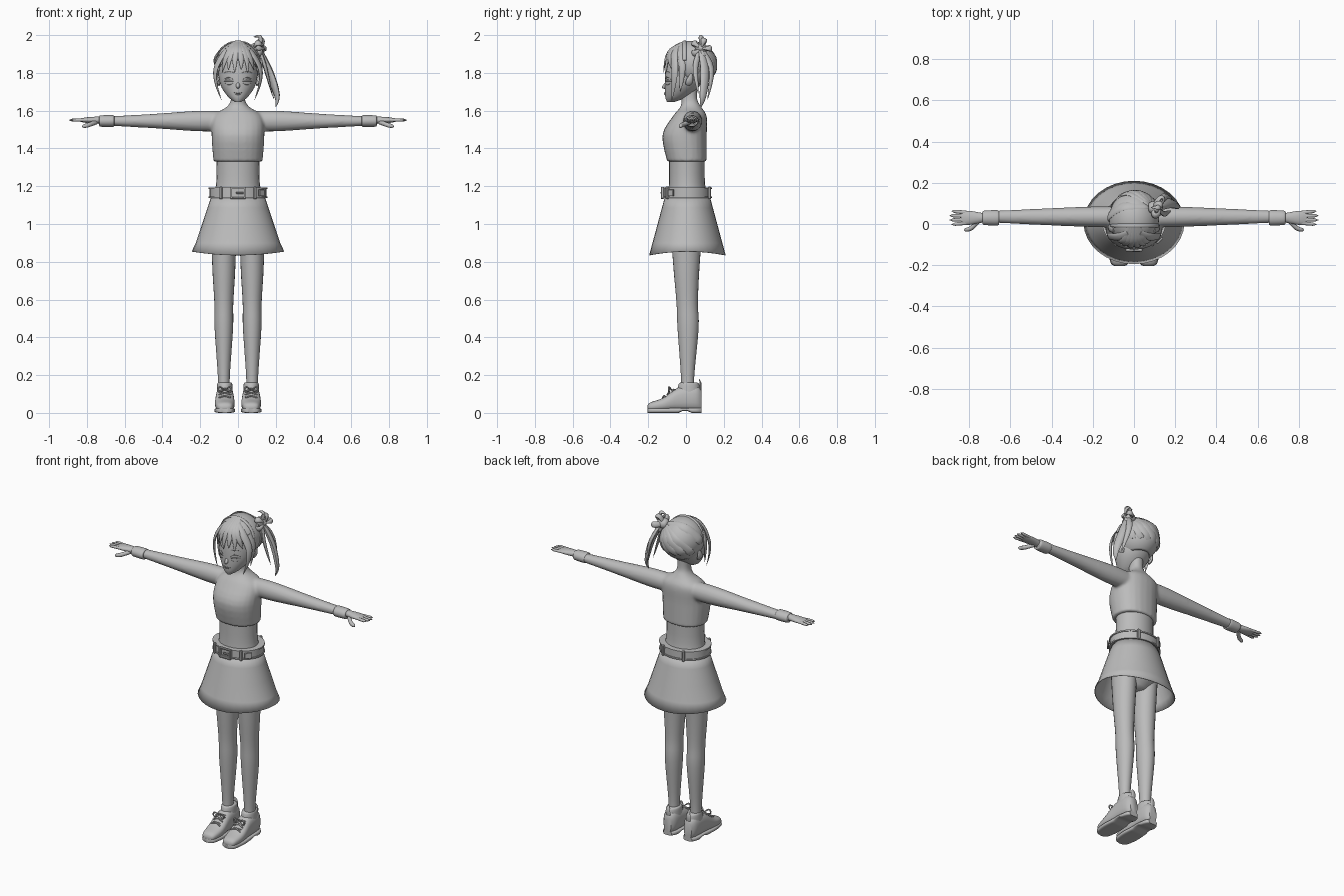
import bpy, bmesh, math
from math import sin, cos, pi
from mathutils import Vector

if "Cube" in bpy.data.objects:
    bpy.data.objects.remove(bpy.data.objects["Cube"], do_unlink=True)

shade = (.5, .5, .5, 1)
grey = bpy.data.materials.new("plain grey")
grey.use_nodes = True
grey.diffuse_color = shade
grey.node_tree.nodes["Principled BSDF"].inputs["Base Color"].default_value = shade


def finish(name, bm, angle=50, mirror=False):
    bmesh.ops.recalc_face_normals(bm, faces=bm.faces)
    mesh = bpy.data.meshes.new(name)
    bm.to_mesh(mesh)
    bm.free()
    obj = bpy.data.objects.new(name, mesh)
    bpy.context.collection.objects.link(obj)
    mesh.materials.append(grey)
    bpy.ops.object.select_all(action="DESELECT")
    obj.select_set(True)
    bpy.context.view_layer.objects.active = obj
    bpy.ops.object.shade_smooth_by_angle(angle=math.radians(angle))
    if mirror:
        obj.modifiers.new("mirror", "MIRROR").use_mirror_merge = False
    return obj


def smooth(keys, steps=4):
    """Pass a smooth curve through the key rows or points."""
    keys = [Vector(k) for k in keys]
    padded = [keys[0]] + keys + [keys[-1]]
    result = []
    for a, b, c, d in zip(padded, padded[1:], padded[2:], padded[3:]):
        for i in range(steps):
            t = i / steps
            ease_in, ease_out = (c - a) / 2, (d - b) / 2
            bend = (c - b) * 3 - ease_in * 2 - ease_out
            result.append(b + ease_in * t + bend * t ** 2 + (ease_in + ease_out - (c - b) * 2) * t ** 3)
    return result + [keys[-1]]


def skin(name, rings, n=24, power=1, caps=True, wave=0, **kw):
    """Skin rings of (centre, first axis, second axis)."""
    def squared(v):
        return math.copysign(abs(v) ** power, v)
    bm = bmesh.new()
    loops = []
    for centre, u, v in rings:
        angles = [math.tau * i / n for i in range(n)]
        loops.append([bm.verts.new(centre + u * squared(cos(a)) + v * squared(sin(a))) for a in angles])
    for i, vert in enumerate(loops[0]):
        vert.co.z += wave * cos(math.tau * i / n) ** 2
    for a, b in zip(loops, loops[1:]):
        for i in range(n):
            bm.faces.new((a[i], a[i - 1], b[i - 1], b[i]))
    if caps:
        bm.faces.new(loops[0])
        bm.faces.new(loops[-1])
    return finish(name, bm, **kw)


X, Y, Z = Vector((1, 0, 0)), Vector((0, 1, 0)), Vector((0, 0, 1))


def upright(name, rows, x=0, **kw):
    """Rows of height, half width, front, back."""
    return skin(name, [(X * x + Y * (f + b) / 2 + Z * z, X * w, Y * (b - f) / 2)
                       for z, w, f, b in smooth(rows)], **kw)


def lengthwise(name, rows, x=0, steps=4, **kw):
    """Rows of depth position, half width, bottom, top."""
    return skin(name, [(X * x + Y * y + Z * (lo + hi) / 2, X * w, Z * (hi - lo) / 2)
                       for y, w, lo, hi in smooth(rows, steps)], **kw)


def sideways(name, rows, side=1, y=.03, z=1.545, **kw):
    """Rows of reach, half depth, half height."""
    return skin(name, [(X * x * side + Y * y + Z * z, Y * d, Z * h) for x, d, h in smooth(rows)], **kw)


def pointed(t):
    return sin(pi * (.2 + .79 * t))


def blunt(t):
    return math.sqrt(1.02 - t ** 6)


def slim(t):
    return .1 + sin(pi * t)


def strand(name, pts, width, flat=.4, centre=(0, 0, 1.84), shape=pointed, n=10, **kw):
    """Tapered lock whose flat side faces away from the centre."""
    pts = smooth(pts)
    last = len(pts) - 1
    rings = []
    for i, p in enumerate(pts):
        along = (pts[min(i + 1, last)] - pts[max(i - 1, 0)]).normalized()
        side = along.cross(p - Vector(centre)).normalized()
        w = width * shape(i / last)
        rings.append((p, side * w, side.cross(along) * w * flat))
    return skin(name, rings, n=n, **kw)


def box(name, centre, size, turn=0):
    bm = bmesh.new()
    bmesh.ops.create_cube(bm, size=1)
    bmesh.ops.scale(bm, vec=size, verts=bm.verts)
    bmesh.ops.bevel(bm, geom=bm.edges[:], offset=min(size) / 5, segments=1, affect="EDGES")
    obj = finish(name, bm, 30)
    obj.location, obj.rotation_euler.z = centre, turn


# Upper body and arms, blended into one skin
torso = upright("upper_body", [(1.33, .13, -.1, .11), (1.47, .14, -.125, .11), (1.57, .13, -.07, .11),
                               (1.62, .06, -.03, .08), (1.66, .037, -.025, .06), (1.73, .038, -.03, .06)], power=.9)
arms = [sideways("arm", [(.05, .05, .05), (.2, .05, .055), (.45, .04, .038), (.74, .026, .022)], s, .035)
        for s in (1, -1)]
bpy.ops.object.select_all(action="DESELECT")
for part in arms + [torso]:
    part.select_set(True)
bpy.context.view_layer.objects.active = torso
bpy.ops.object.join()
blend = torso.modifiers.new("blend", "REMESH")
blend.mode, blend.voxel_size, blend.use_smooth_shade = "VOXEL", .008, True
torso.modifiers.new("relax", "SMOOTH").iterations = 6

upright("midriff", [(1.4, .115, -.09, .1), (1.22, .115, -.09, .1), (1.1, .135, -.1, .12),
                    (.95, .13, -.1, .12), (.87, .06, -.04, .06)])

# Hands and cuffs
sideways("cuff", [(.655, .03, .027), (.665, .037, .031), (.725, .035, .03), (.735, .03, .024)], mirror=True)
sideways("palm", [(.72, .02, .02), (.8, .034, .015), (.84, .03, .007)], z=1.55, mirror=True)
for i in range(4):
    y, reach = .005 + i / 60, .9 - .01 * abs(i - 1.5)
    strand("finger", [(.81, y, 1.55), (reach, y + (i - 1.5) / 200, 1.55)], .009, .9, shape=blunt, mirror=True)
strand("thumb", [(.75, .02, 1.54), (.79, -.02, 1.525), (.825, -.03, 1.515)], .012, .9, shape=blunt, mirror=True)

# Skirt and belt
skirt = upright("skirt", [(.835, .245, -.195, .21), (1.15, .14, -.11, .125)], n=32, caps=False, wave=.02)
skirt.modifiers.new("cloth", "SOLIDIFY").thickness = .004


def band(name, z, height, grow):
    rows = [(z + s * height / 2, .15 + grow, -.118 - grow, .132 + grow) for s in (-1, 1)]
    upright(name, rows, n=40, angle=35)


band("belt", 1.165, .05, 0)
for s in (1, -1):
    band("belt_rim", 1.165 + s * .023, .008, .005)
    box("buckle_side", (s * .036, -.125, 1.165), (.01, .015, .06))
    box("buckle_bar", (0, -.125, 1.165 + s * .027), (.08, .015, .01))
    box("front_belt_loop", (s * .09, -.1, 1.165), (.015, .015, .065), s * .4)
    box("back_belt_loop", (s * .07, .125, 1.165), (.015, .015, .065), -s * .3)
box("buckle_pin", (.01, -.13, 1.165), (.04, .01, .01))
box("belt_tip", (.125, -.08, 1.165), (.04, .01, .035), .8)

# Legs and shoes
foot = .07
upright("leg", [(.95, .067, -.08, .085), (.75, .06, -.065, .07), (.58, .05, -.05, .063), (.45, .049, -.045, .067),
                (.2, .032, -.027, .044), (.1, .032, -.027, .045)], x=.075, mirror=True)
upright("shoe_collar", [(.1, .043, -.05, .076), (.15, .04, -.04, .07), (.16, .036, -.03, .06)], x=foot, mirror=True)
shoe = [(-.205, .015, .02, .035), (-.19, .04, .01, .055), (-.12, .052, .01, .08), (-.04, .048, .01, .135),
        (.05, .043, .01, .145), (.083, .025, .01, .12)]
lengthwise("shoe_upper", shoe, foot, power=.8, mirror=True)
lengthwise("sole", [(y, w + .003, .01 if abs(y) < .02 else 0, .026) for y, w, _, _ in smooth(shoe)],
           foot, 1, power=.5, mirror=True)
strand("heel_tab", [(foot, .073, .1), (foot, .077, .15), (foot, .07, .18)], .016, centre=(foot, 0, .12), mirror=True)
for i in range(3):
    y, z = -.115 + i / 40, .09 + i / 60
    for s in (1, -1):
        strand("lace", [(foot - s / 30, y - .01, z - .01), (foot, y, z), (foot + s / 30, y + .01, z - .005)],
               .005, 1, (foot, 0, 0), n=6, mirror=True)
for s in (1, -1):
    strand("lace_bow", [(foot, -.075, .12), (foot + s / 40, -.09, .137), (foot + s / 27, -.09, .122),
                        (foot + s / 40, -.09, .11), (foot, -.08, .12)], .005, 1, (foot, 0, 0), n=6, mirror=True)

# Head and face
head = upright("head", [(1.645, .015, -.1, -.065), (1.675, .054, -.11, .01), (1.74, .094, -.112, .08),
                        (1.83, .105, -.107, .118), (1.91, .087, -.08, .11), (1.955, .03, -.02, .05)], n=32)
bpy.context.view_layer.update()


def on_face(x, z, lift=0):
    return head.ray_cast(X * x + Z * z - Y, Y)[1] - Y * lift


def face_line(name, x0, x1, z, rise, width, flat=.4, lift=.001, **kw):
    pts = [on_face(x0 + (x1 - x0) * t / 6, z + rise * sin(pi * t / 6), lift) for t in range(7)]
    strand(name, pts, width, flat, shape=slim, n=8, **kw)


lengthwise("nose", [(-.128, .002, 1.722, 1.727), (-.12, .008, 1.717, 1.737), (-.1, .013, 1.714, 1.765)], n=12)
face_line("upper_lip", -.025, .025, 1.696, -.002, .004)
face_line("lower_lip", -.017, .017, 1.69, -.004, .006)
face_line("upper_lash", .022, .077, 1.762, .018, .004, mirror=True)
face_line("lower_lash", .027, .07, 1.746, -.008, .003, mirror=True)
face_line("eye", .024, .074, 1.756, .002, .014, .15, 0, mirror=True)
face_line("eyebrow", .02, .075, 1.8, .01, .004, mirror=True)
strand("ear", [(.1, .01, 1.735), (.11, .02, 1.76), (.11, .03, 1.8)], .02, mirror=True)

# Hair cap, open around the face
middle, size = Vector((0, .025, 1.845)), Vector((.121, .134, .124))


def on_cap(x, y, z, lift=1):
    return middle + Vector((x, y, z)).normalized() * size * lift


bm = bmesh.new()
bmesh.ops.create_uvsphere(bm, u_segments=48, v_segments=32, radius=1)
for v in bm.verts:
    v.co = on_cap(*v.co)
centres = [(f, f.calc_center_median()) for f in bm.faces]
opening = [f for f, p in centres if p.z < 1.74 + max(0, .04 - p.y)]
bmesh.ops.delete(bm, geom=opening, context="FACES")
finish("hair_cap", bm).modifiers.new("thick", "SOLIDIFY").thickness = .008

# Swept-back locks gathered towards the side tail
knot = Vector((.7, .4, .7)).normalized()
for i in range(8):
    a = i * pi / 7.5
    start = Vector((-cos(a), sin(a), -.45 if i else 0)).normalized()
    strand("swept_lock", [on_cap(*start.lerp(knot, t / 4)) for t in range(5)], .027, .3)

# Hair band over the crown, fringe and locks beside the face
arc = [pi * (i + .5) / 9 for i in range(9)]
strand("hair_band", [on_cap(cos(a), -.25, sin(a), 1.01) for a in arc], .01, .5, shape=blunt)
for i in range(6):
    s = i / 2.5 - 1
    x, z = s * .085, 1.8 + .015 * (i % 2)
    strand("fringe", [on_cap(s * .2, -.3, 1), on_cap(s * .5, -1, .8, 1.01), on_cap(s * .7, -1, .2, 1.02),
                      on_face(x, z, .01)], .019, mirror=False)
strand("side_lock", [on_cap(.3, -.6, 1), on_cap(.9, -.9, .6, 1.02), (.118, -.06, 1.82), (.115, -.065, 1.74),
                     (.087, -.075, 1.655)], .021, mirror=True)
strand("cheek_lock", [on_cap(1, -.5, .5), (.12, -.02, 1.82), (.108, -.03, 1.7)], .018, mirror=True)

# Side tail with its knot and loops
root = Vector((.11, .08, 1.93))
strand("tail_knot", [root - X * .04, root, root + X * .03], .033, .9)
for k in range(5):
    a = math.tau * k / 5
    out = X * cos(a) / 3 + Y * cos(a) + Z * sin(a)
    strand("knot_loop", [root - X * .02, root + out * .045, root + X * .02 + out * .04, root + X * .02],
           .018, .6, root - Z * .01)
strand("knot_curl", [root, root + (X + Z * 5) / 100, root + Z * .064, root + Z * .06 - X * .03], .014, .7)
strand("side_tail", [root, (.165, .1, 1.81), (.207, .09, 1.68), (.2, .08, 1.62)], .027, .6)
strand("tail_wisp", [root, (.15, .135, 1.82), (.19, .115, 1.66)], .018, .6)
strand("tail_inner", [root, (.145, .05, 1.83), (.18, .065, 1.69)], .016, .6)
